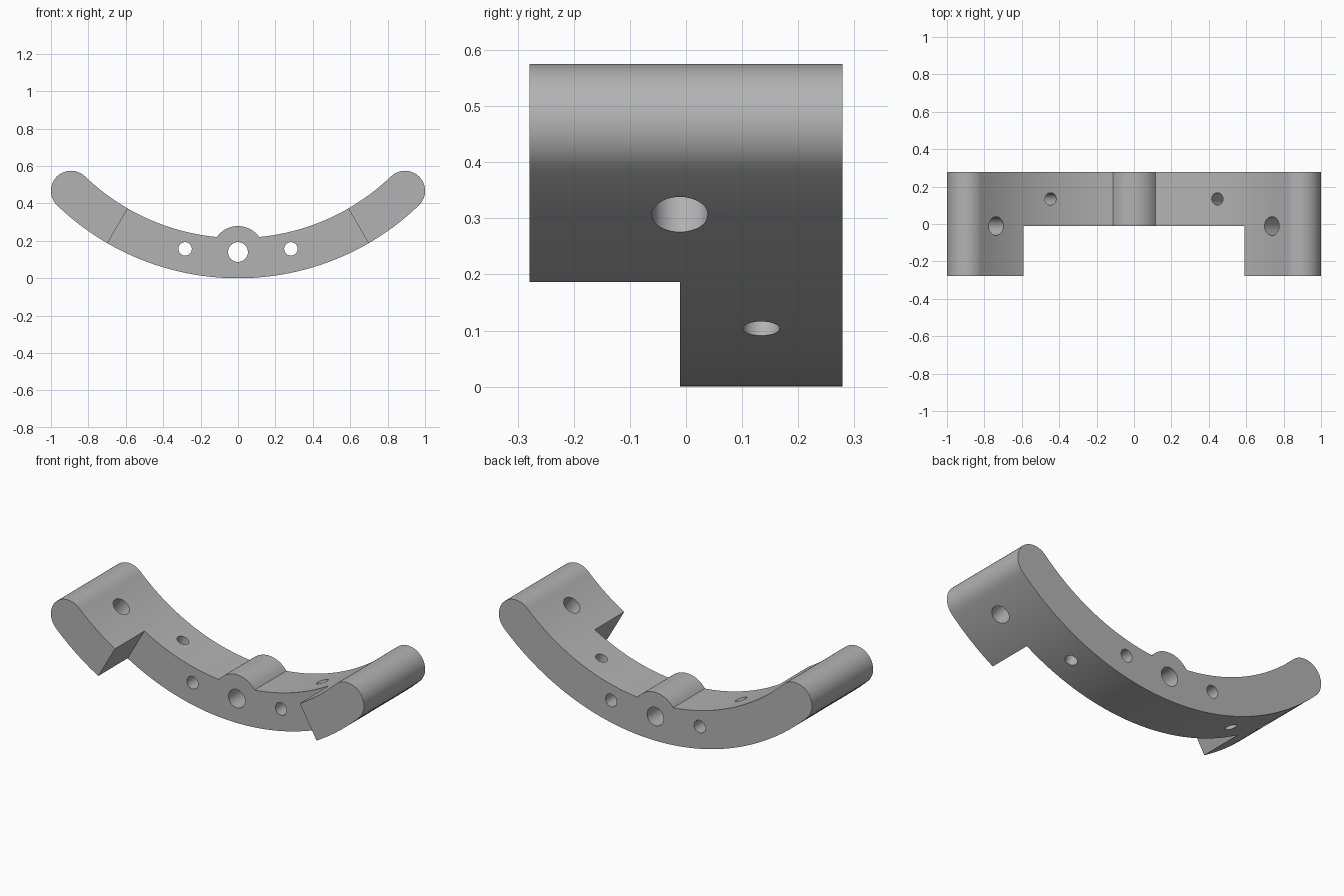
import bpy, bmesh, math
from mathutils import Matrix, Vector

if "Cube" in bpy.data.objects:
    bpy.data.objects.remove(bpy.data.objects["Cube"])

OUTER, INNER = 1.395, 1.18          # bow radii
CENTRE = OUTER                      # height of the bow's centre
MID, CAP = (OUTER + INNER) / 2, (OUTER - INNER) / 2
HALF, STEP = 0.279, -0.011          # half depth, front of the thin middle
END, CUT, BOSS = 43.9, 30, 5.54     # angles from straight down
BOSS_R, BOSS_Z = 0.139, 0.14

grey = bpy.data.materials.new("plain_grey")
grey.use_nodes = True
colour = (0.45, 0.45, 0.45, 1)
grey.diffuse_color = colour
grey.node_tree.nodes["Principled BSDF"].inputs["Base Color"].default_value = colour


def arc(x, z, r, start, stop, n):
    """Points on an arc; angles in degrees, counted from straight down towards +x."""
    angles = [math.radians(start + (stop - start) * i / n) for i in range(n + 1)]
    return [(x + r * math.sin(a), z - r * math.cos(a)) for a in angles]


def finish(bm, name):
    bmesh.ops.recalc_face_normals(bm, faces=bm.faces[:])
    mesh = bpy.data.meshes.new(name)
    bm.to_mesh(mesh)
    bm.free()
    mesh.materials.append(grey)
    obj = bpy.data.objects.new(name, mesh)
    bpy.context.collection.objects.link(obj)
    return obj


def prism(name, outline, y0, y1):
    bm = bmesh.new()
    face = bm.faces.new([bm.verts.new((x, y0, z)) for x, z in outline])
    new = bmesh.ops.extrude_face_region(bm, geom=[face])["geom"]
    verts = [v for v in new if isinstance(v, bmesh.types.BMVert)]
    bmesh.ops.translate(bm, verts=verts, vec=(0, y1 - y0, 0))
    return finish(bm, name)


def drill(name, position, direction, radius, length):
    bm = bmesh.new()
    turn = Vector(direction).to_track_quat("Z", "Y").to_matrix().to_4x4()
    bmesh.ops.create_cone(bm, cap_ends=True, segments=40, radius1=radius, radius2=radius,
                          depth=length, matrix=Matrix.Translation(position) @ turn)
    return finish(bm, name)


# Bow outline: outer arc, rounded end, inner arc with the boss, rounded end
a = math.radians(END)
cap_x, cap_z = MID * math.sin(a), CENTRE - MID * math.cos(a)
spread = math.degrees(math.acos((CENTRE - INNER * math.cos(math.radians(BOSS)) - BOSS_Z) / BOSS_R))
outline = arc(0, CENTRE, OUTER, -END, END, 96)
outline += arc(cap_x, cap_z, CAP, END, END + 180, 24)[1:]
outline += arc(0, CENTRE, INNER, END, BOSS, 40)[1:]
outline += arc(0, BOSS_Z, BOSS_R, 180 - spread, 180 + spread, 24)[1:]
outline += arc(0, CENTRE, INNER, -BOSS, -END, 40)[1:]
outline += arc(-cap_x, cap_z, CAP, 180 - END, 360 - END, 24)[1:-1]
bow = prism("curved_bracket", outline, -HALF, HALF)

# Front notch between the two end pads, bounded by radial faces
notch = arc(0, CENTRE, 2, -CUT, CUT, 16) + [(0, CENTRE)]
cutters = [prism("notch_cutter", notch, -1, STEP)]

# Holes from front to back
cutters.append(drill("centre_hole", (0, 0, BOSS_Z), (0, 1, 0), 0.053, 2))
for side in (-1, 1):
    cutters.append(drill("side_hole", (side * 0.283, 0, 0.157), (0, 1, 0), 0.036, 2))
    # Radial holes through the thickness
    for name, angle, y, radius in (("pad_hole", 38.7, STEP, 0.05),
                                   ("arm_hole", 22.2, 0.134, 0.033)):
        t = math.radians(angle) * side
        way = Vector((math.sin(t), 0, -math.cos(t)))
        place = Vector((0, y, CENTRE)) + way * MID
        cutters.append(drill(name, place, way, radius, 0.5))

# Cut everything, then drop the cutters
bpy.ops.object.select_all(action="DESELECT")
bpy.context.view_layer.objects.active = bow
bow.select_set(True)
for cutter in cutters:
    cutter.hide_render = True
    mod = bow.modifiers.new(cutter.name, "BOOLEAN")
    mod.operation, mod.solver, mod.object = "DIFFERENCE", "EXACT", cutter
    bpy.ops.object.modifier_apply(modifier=mod.name)
    bpy.data.objects.remove(cutter)
bpy.ops.object.shade_smooth_by_angle(angle=math.radians(30))
